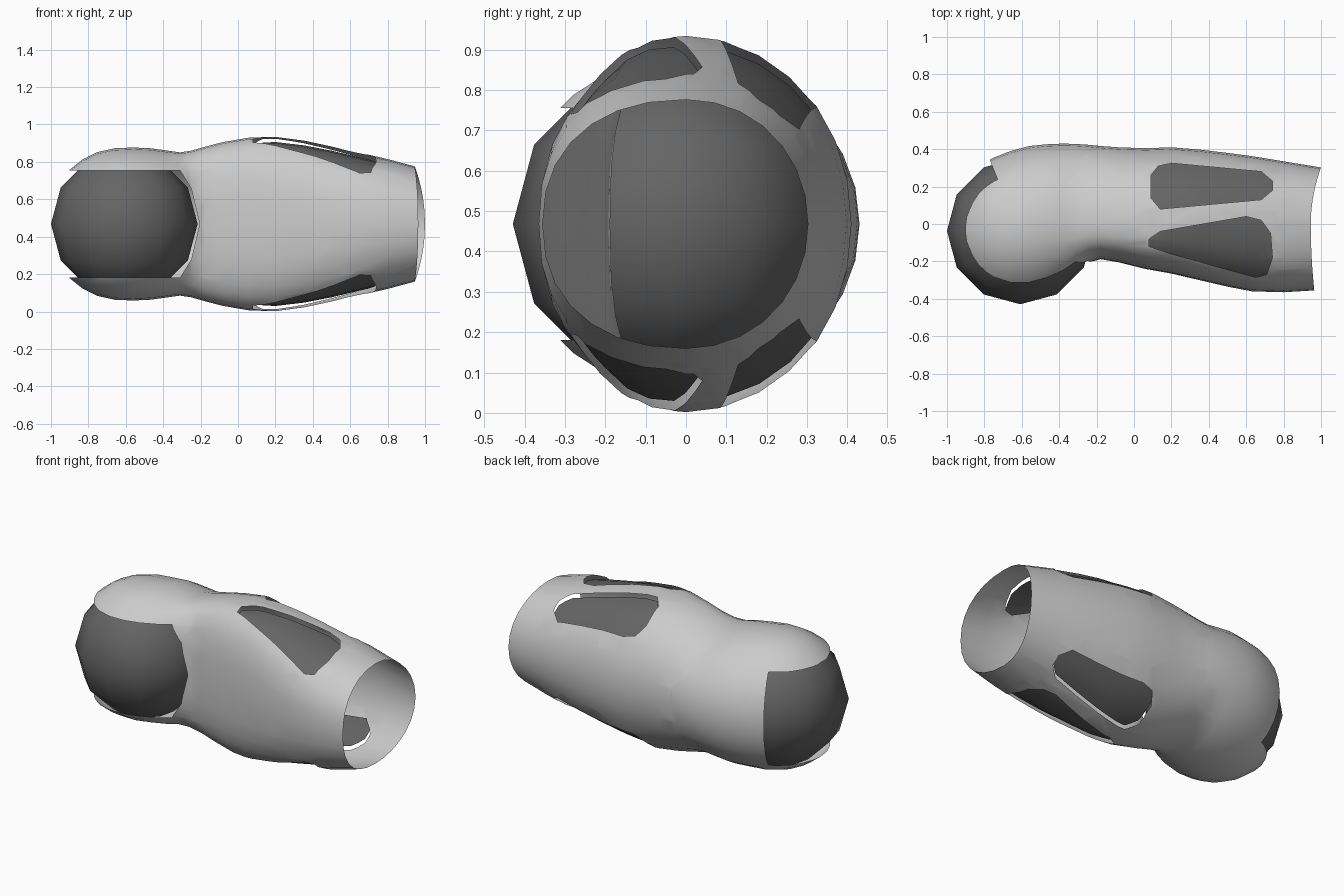
import bpy, bmesh, math
from mathutils import Vector

if "Cube" in bpy.data.objects:
    bpy.data.objects.remove(bpy.data.objects["Cube"])

ZC = 0.468      # height of the long axis
SIDES = 28

dark = bpy.data.materials.new("dark_grey")
dark.diffuse_color = (0.13, 0.13, 0.13, 1)
dark.use_nodes = True
dark.node_tree.nodes["Principled BSDF"].inputs["Base Color"].default_value = dark.diffuse_color


def finish(bm, name, mat=None):
    me = bpy.data.meshes.new(name)
    bm.to_mesh(me)
    bm.free()
    ob = bpy.data.objects.new(name, me)
    bpy.context.collection.objects.link(ob)
    if mat:
        me.materials.append(mat)
    for p in me.polygons:
        p.use_smooth = True
    return ob


def split(bm, co, no, lo, hi):
    """Cut the faces overlapping the box lo..hi along a plane."""
    faces = [f for f in bm.faces if all(
        max(v.co[k] for v in f.verts) >= lo[k] and min(v.co[k] for v in f.verts) <= hi[k]
        for k in range(3))]
    geom = list({e for f in faces for e in f.edges} | {v for f in faces for v in f.verts}) + faces
    bmesh.ops.bisect_plane(bm, geom=geom, plane_co=co, plane_no=no, dist=1e-5)


def stencil(bm, pts, axis):
    """Cut a convex outline (x, axis) through the mesh; return the faces inside."""
    lo, hi = [-9.0] * 3, [9.0] * 3
    for k, c in ((0, 0), (axis, 1)):
        lo[k], hi[k] = min(p[c] for p in pts), max(p[c] for p in pts)
    edges = list(zip(pts, pts[1:] + pts[:1]))
    for a, b in edges:
        co, no = Vector(), Vector()
        co[0], co[axis] = a
        no[0], no[axis] = b[1] - a[1], a[0] - b[0]
        split(bm, co, no.normalized(), lo, hi)
    return [f for f in bm.faces if all(
        (b[0] - a[0]) * (c[axis] - a[1]) - (b[1] - a[1]) * (c[0] - a[0]) > 0
        for c in [f.calc_center_median()] for a, b in edges)]


# shell stations: x, front y, back y, half height, front roundness exponent
stations = [
    (-0.90, -0.32, 0.26, 0.29, 2), (-0.83, -0.376, 0.316, 0.346, 2),
    (-0.75, -0.415, 0.355, 0.385, 2), (-0.66, -0.435, 0.39, 0.405, 2),
    (-0.56, -0.43, 0.417, 0.409, 2), (-0.47, -0.40, 0.426, 0.405, 2.1),
    (-0.38, -0.335, 0.43, 0.393, 2.3), (-0.31, -0.265, 0.428, 0.383, 2.5),
    (-0.25, -0.21, 0.424, 0.392, 2.7), (-0.18, -0.188, 0.417, 0.412, 2.8),
    (-0.08, -0.205, 0.41, 0.438, 2.8), (0.06, -0.24, 0.405, 0.462, 2.8),
    (0.2, -0.265, 0.41, 0.466, 2.8), (0.35, -0.30, 0.398, 0.446, 2.7),
    (0.5, -0.335, 0.38, 0.417, 2.6), (0.63, -0.36, 0.363, 0.386, 2.5),
    (0.8, -0.365, 0.335, 0.347, 2.4), (0.95, -0.355, 0.302, 0.308, 2.25)]

bm = bmesh.new()
rings = []
for x, y0, y1, hz, n in stations:
    ring = []
    top = -0.03 if x < -0.5 else 0.0        # y of the crest
    for j in range(SIDES):
        a = 2 * math.pi * j / SIDES
        c, s = math.cos(a), math.sin(a)
        e = 2 / n if c < 0 else 2 / 2.05
        c, s = (math.copysign(abs(t) ** e, t) for t in (c, s))
        y = top + (y1 - top if c > 0 else top - y0) * c
        px = x
        if x == 0.95:   # curved rim at the open end
            px = 0.945 + (0.6 if y > 0 else 0.15) * y * y
        ring.append(bm.verts.new((px, y, ZC + hz * s)))
    rings.append(ring)
for r, s in zip(rings, rings[1:]):
    for j in range(SIDES):
        k = (j + 1) % SIDES
        bm.faces.new((r[j], r[k], s[k], s[j]))

# opening around the ball, wrapping from the front to the end
half = [(-1.1, -0.287), (-0.31, -0.287), (-0.25, -0.19), (-0.205, 0)]
mouth = [(x, ZC + z) for x, z in half] + [(x, ZC - z) for x, z in half[-2::-1]]
back_co, back_no = Vector((-0.73, 0.24, 0)), Vector((0.93, 0.37, 0))
split(bm, back_co, back_no, (-1, 0.1, 0.1), (-0.6, 1, 0.9))
gone = []
for f in stencil(bm, mouth, 2):
    c = f.calc_center_median()
    if c.y < 0.05 or (c - back_co).dot(back_no) < 0:
        gone.append(f)
bmesh.ops.delete(bm, geom=gone, context='FACES')

# windows, cut straight through top and bottom, with sunken dark panels
windows = {
    "back_window_panel": [(.09, .14), (.14, .08), (.68, .13), (.74, .18), (.74, .23),
                          (.68, .28), (.2, .325), (.13, .31), (.09, .26)],
    "front_window_panel": [(.08, -.12), (.2, -.16), (.65, -.285), (.71, -.27), (.74, -.18),
                           (.73, -.05), (.68, .02), (.6, .04), (.14, -.04), (.08, -.08)]}
for name, pts in windows.items():
    inside = stencil(bm, pts, 1)
    panel = bmesh.new()
    made = {}
    for f in inside:
        for v in f.verts:
            if v not in made:
                sink = math.copysign(0.025, ZC - v.co.z)
                made[v] = panel.verts.new(v.co + Vector((0, 0, sink)))
        panel.faces.new([made[v] for v in f.verts])
    finish(panel, name, dark)
    bmesh.ops.delete(bm, geom=inside, context='FACES')
finish(bm, "sleeve_shell")

# ball held in the closed end
bm = bmesh.new()
bmesh.ops.create_uvsphere(bm, u_segments=12, v_segments=6, radius=0.392)
bmesh.ops.translate(bm, verts=bm.verts, vec=(-0.608, -0.037, ZC))
finish(bm, "joint_ball", dark)
